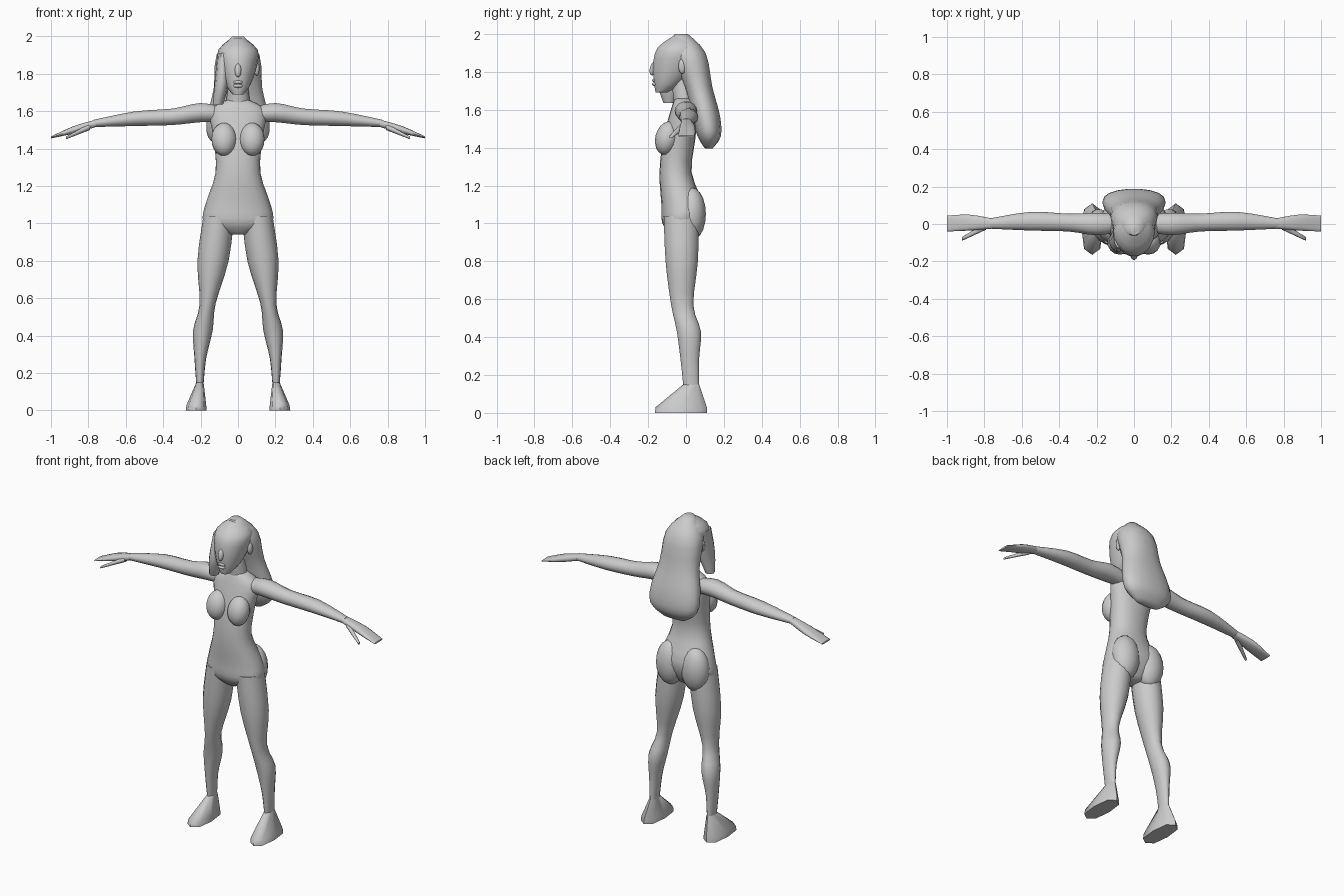
import bpy, bmesh
from math import cos, sin, tau
from mathutils import Vector, Matrix

if "Cube" in bpy.data.objects:
    bpy.data.objects.remove(bpy.data.objects["Cube"], do_unlink=True)

grey = bpy.data.materials.new("plain grey")
grey.use_nodes = True
colour = (.6, .6, .6, 1)
grey.diffuse_color = colour
grey.node_tree.nodes["Principled BSDF"].inputs["Base Color"].default_value = colour


def finish(name, bm, mirror):
    """Turn a bmesh into a smooth shaded object, optionally mirrored in x."""
    bmesh.ops.recalc_face_normals(bm, faces=bm.faces)
    mesh = bpy.data.meshes.new(name)
    bm.to_mesh(mesh)
    bm.free()
    mesh.materials.append(grey)
    obj = bpy.data.objects.new(name, mesh)
    bpy.context.collection.objects.link(obj)
    if mirror:
        obj.modifiers.new("Mirror", "MIRROR")
    bpy.ops.object.select_all(action="DESELECT")
    obj.select_set(True)
    bpy.context.view_layer.objects.active = obj
    bpy.ops.object.shade_smooth_by_angle(angle=1)


def upright(z, x, y):
    """Horizontal section, given its height and its extent in x and y."""
    return Vector((z, *x, *y))


def central(z, half, front, back):
    """Horizontal section that is symmetric about the middle of the body."""
    return upright(z, x=(-half, half), y=(front, back))


def sideways(x, y, z):
    """Section across a limb that points along x."""
    return Vector((x, *y, *z))


def smooth_sections(keys, steps):
    """Add in-between sections with a Catmull-Rom spline."""
    result = []
    for i in range(len(keys) - 1):
        start, end = keys[i], keys[i + 1]
        before = keys[max(i - 1, 0)]
        after = keys[min(i + 2, len(keys) - 1)]
        for step in range(steps):
            t = step / steps
            bend = (end - before) * (1 - t) - (after - start) * t
            ease = t * t * (3 - 2 * t)
            result.append(start.lerp(end, ease) + bend * t * (1 - t) / 2)
    return result + [keys[-1]]


def loft(name, keys, sides=14, steps=3, power=1, along_x=False, mirror=False):
    """Skin a closed tube through oval sections."""
    bm = bmesh.new()
    loops = []
    for place, a_low, a_high, b_low, b_high in smooth_sections(keys, steps):
        loop = []
        for i in range(sides):
            c, s = cos(tau * i / sides), sin(tau * i / sides)
            c *= abs(c) ** (power - 1) if abs(c) > .001 else 0
            s *= abs(s) ** (power - 1) if abs(s) > .001 else 0
            a = (a_low + a_high + (a_high - a_low) * c) / 2
            b = (b_low + b_high + (b_high - b_low) * s) / 2
            loop.append(bm.verts.new((place, a, b) if along_x else (a, b, place)))
        loops.append(loop)
    for low, high in zip(loops, loops[1:]):
        for i in range(sides):
            bm.faces.new((low[i - 1], low[i], high[i], high[i - 1]))
    bm.faces.new(loops[0])
    bm.faces.new(loops[-1])
    finish(name, bm, mirror)


def ball(name, centre, radii, tilt=0, mirror=False):
    """Ellipsoid leaning forward by the tilt angle."""
    bm = bmesh.new()
    place = Matrix.Translation(centre) @ Matrix.Rotation(tilt, 4, "X")
    bmesh.ops.create_uvsphere(bm, u_segments=14, v_segments=10, radius=1,
                              matrix=place @ Matrix.Diagonal((*radii, 1)))
    finish(name, bm, mirror)


# Trunk
loft("torso", [
    central(z=.94, half=.05, front=-.08, back=.03),
    central(z=1, half=.18, front=-.125, back=.07),
    central(z=1.1, half=.175, front=-.13, back=.09),
    central(z=1.27, half=.12, front=-.14, back=.03),
    central(z=1.45, half=.13, front=-.12, back=.05),
    central(z=1.6, half=.15, front=-.08, back=.06),
    central(z=1.66, half=.06, front=-.06, back=.04)], sides=20, power=.9)
ball("breast", centre=(.075, -.1, 1.45), radii=(.068, .062, .09), tilt=-.25, mirror=True)
ball("buttock", centre=(.09, .03, 1.05), radii=(.09, .075, .14), mirror=True)

# Legs and feet
loft("leg", [
    upright(z=.14, x=(.184, .223), y=(-.015, .07)),
    upright(z=.28, x=(.17, .233), y=(-.03, .07)),
    upright(z=.43, x=(.135, .24), y=(-.05, .08)),
    upright(z=.57, x=(.12, .205), y=(-.08, .04)),
    upright(z=.8, x=(.05, .217), y=(-.11, .065)),
    upright(z=1.04, x=(.02, .185), y=(-.12, .07))], mirror=True)
loft("foot", [
    upright(z=0, x=(.168, .28), y=(-.165, .11)),
    upright(z=.03, x=(.17, .275), y=(-.16, .11)),
    upright(z=.15, x=(.184, .223), y=(-.015, .07))],
    sides=8, steps=1, power=.75, mirror=True)

# Arms and hands
loft("arm", [
    sideways(x=.07, y=(-.04, .05), z=(1.54, 1.62)),
    sideways(x=.2, y=(-.06, .06), z=(1.54, 1.645)),
    sideways(x=.35, y=(-.04, .055), z=(1.525, 1.615)),
    sideways(x=.55, y=(-.035, .065), z=(1.52, 1.6)),
    sideways(x=.77, y=(-.025, .03), z=(1.515, 1.555))], along_x=True, mirror=True)
loft("hand", [
    sideways(x=.76, y=(-.025, .03), z=(1.515, 1.555)),
    sideways(x=.88, y=(-.035, .05), z=(1.48, 1.52)),
    sideways(x=1, y=(-.04, .045), z=(1.455, 1.465))],
    power=.8, along_x=True, mirror=True)
loft("thumb", [
    sideways(x=.79, y=(-.03, .01), z=(1.5, 1.535)),
    sideways(x=.92, y=(-.09, -.07), z=(1.45, 1.465))],
    sides=8, along_x=True, mirror=True)

# Neck, head and face
loft("neck", [
    central(z=1.6, half=.07, front=-.06, back=.05),
    central(z=1.76, half=.05, front=-.08, back=.04)])
loft("head", [
    central(z=1.69, half=.03, front=-.16, back=-.1),
    central(z=1.74, half=.066, front=-.17, back=-.02),
    central(z=1.84, half=.1, front=-.175, back=.06),
    central(z=1.93, half=.105, front=-.15, back=.08),
    central(z=2, half=.02, front=-.05, back=0)], sides=18)
ball("nose", centre=(0, -.17, 1.82), radii=(.018, .02, .04), tilt=-.3)
for name, height in (("upper_lip", 1.755), ("lower_lip", 1.735)):
    ball(name, centre=(0, -.165, height), radii=(.026, .014, .01))
ball("ear", centre=(.1, -.02, 1.83), radii=(.015, .02, .04), mirror=True)

# Long hair down the back, with one lock hanging forward
loft("hair", [
    central(z=1.395, half=.08, front=.1, back=.14),
    central(z=1.46, half=.16, front=.06, back=.185),
    central(z=1.57, half=.165, front=.03, back=.18),
    central(z=1.72, half=.13, front=-.01, back=.14),
    central(z=1.9, half=.115, front=-.08, back=.105),
    central(z=2, half=.03, front=-.06, back=.01)], sides=18, power=.9)
loft("hair_lock", [
    upright(z=1.635, x=(-.135, -.08), y=(-.12, -.06)),
    upright(z=1.75, x=(-.125, -.05), y=(-.155, -.02)),
    upright(z=1.91, x=(-.11, -.05), y=(-.13, .02))], sides=10)
